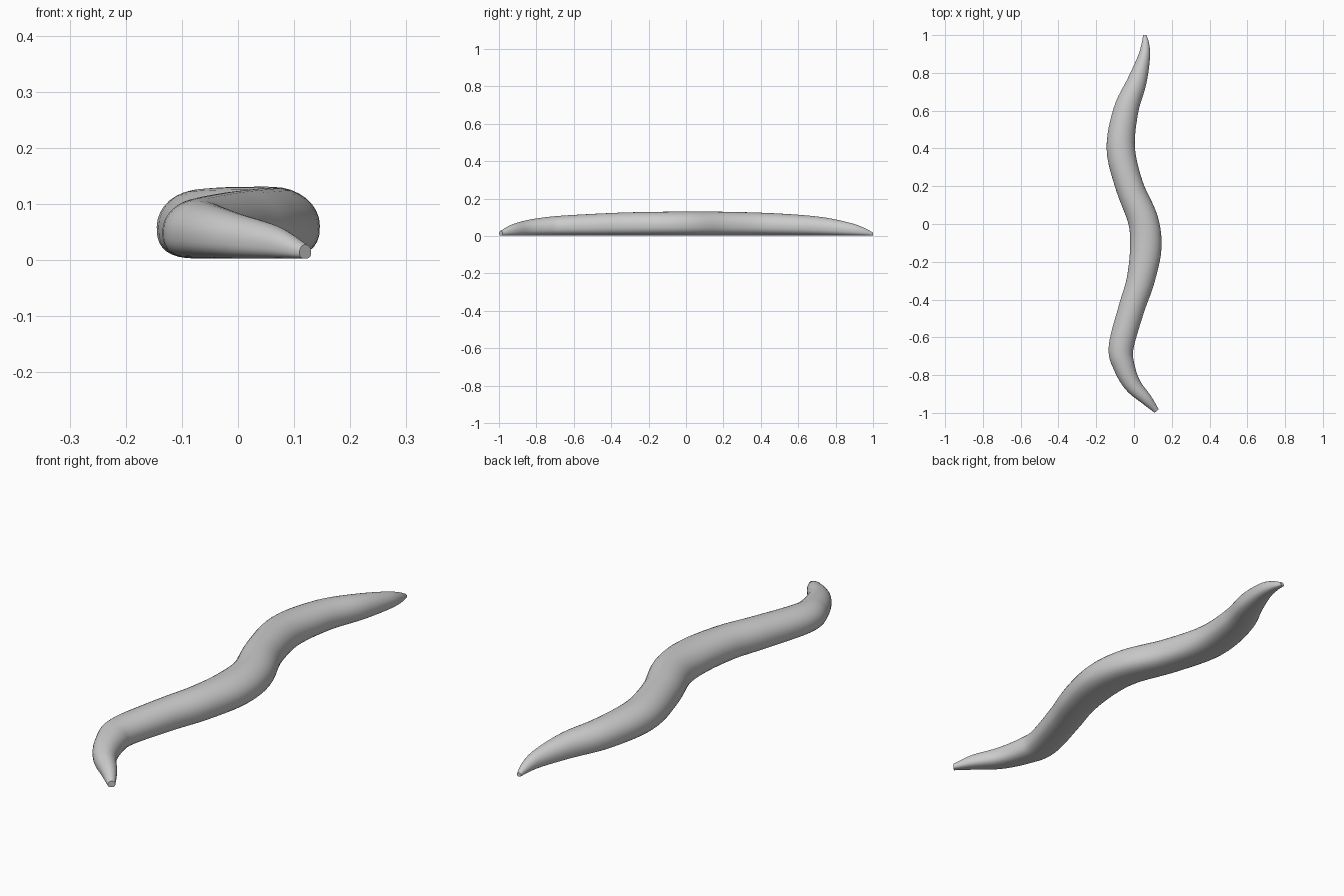
import bpy, bmesh, math
from mathutils import Vector

if "Cube" in bpy.data.objects:
    bpy.data.objects.remove(bpy.data.objects["Cube"])

# Spine stations: x, y, half width, height
STATIONS = [Vector(s) for s in (
    (0.120, -0.990, 0.014, 0.027), (0.067, -0.930, 0.030, 0.060),
    (-0.008, -0.850, 0.045, 0.084), (-0.054, -0.750, 0.057, 0.100),
    (-0.068, -0.650, 0.066, 0.109), (-0.014, -0.450, 0.069, 0.120),
    (0.034, -0.300, 0.074, 0.126), (0.062, -0.130, 0.083, 0.129),
    (0.048, 0.020, 0.080, 0.130), (-0.024, 0.200, 0.074, 0.129),
    (-0.070, 0.400, 0.075, 0.124), (-0.043, 0.600, 0.066, 0.113),
    (0.014, 0.750, 0.052, 0.097), (0.052, 0.880, 0.033, 0.069),
    (0.060, 0.950, 0.021, 0.044), (0.057, 1.000, 0.009, 0.018))]
SIDES, STEPS = 32, 6


def spline(pts, steps):
    """Smooth curve through all stations."""
    p = [2 * pts[0] - pts[1]] + pts + [2 * pts[-1] - pts[-2]]
    out = []
    for i in range(1, len(p) - 2):
        a, b, c, d = p[i - 1:i + 3]
        for k in range(steps):
            t = k / steps
            out.append(0.5 * (2 * b + (c - a) * t + (2 * a - 5 * b + 4 * c - d) * t * t
                              + (3 * b - a - 3 * c + d) * t ** 3))
    return out + [pts[-1]]


def power(v, e):
    return math.copysign(abs(v) ** e, v)


# Body: rounded back, flattened belly, swept along the spine
path = spline(STATIONS, STEPS)
bm = bmesh.new()
rings = []
for i, (x, y, w, h) in enumerate(path):
    a, b = path[max(i - 1, 0)], path[min(i + 1, len(path) - 1)]
    tangent = Vector((b[0] - a[0], b[1] - a[1])).normalized()
    ring = []
    for k in range(SIDES):
        t = 2 * math.pi * k / SIDES
        c, s = math.cos(t), math.sin(t)
        e = 1 if s >= 0 else 0.75
        u = w * power(c, e)
        z = 0.002 + 0.46 * h + (0.54 if s >= 0 else 0.46) * (h - 0.002) * power(s, e)
        ring.append(bm.verts.new((x + tangent.y * u, y - tangent.x * u, z)))
    rings.append(ring)
for r, q in zip(rings, rings[1:]):
    for k in range(SIDES):
        n = (k + 1) % SIDES
        bm.faces.new((r[k], r[n], q[n], q[k]))

# Blunt end caps
bm.faces.new(rings[0])
bm.faces.new(rings[-1])
bmesh.ops.recalc_face_normals(bm, faces=bm.faces)

mesh = bpy.data.meshes.new("worm_body")
bm.to_mesh(mesh)
bm.free()
body = bpy.data.objects.new("worm_body", mesh)
bpy.context.collection.objects.link(body)
bpy.context.view_layer.objects.active = body
body.select_set(True)
bpy.ops.object.shade_smooth_by_angle(angle=math.radians(50))
